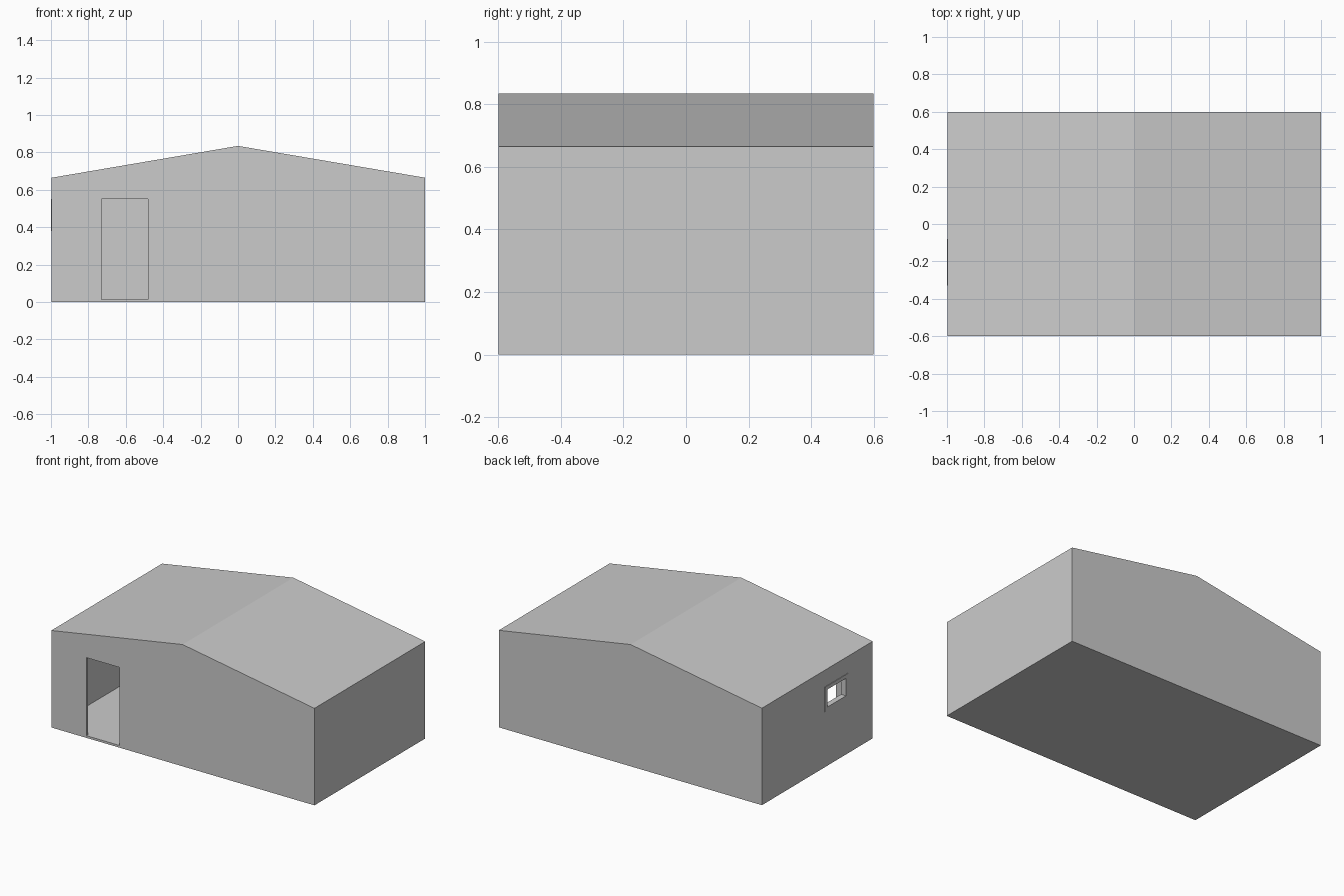
import bpy, bmesh
from mathutils import Vector

if "Cube" in bpy.data.objects:
    bpy.data.objects.remove(bpy.data.objects["Cube"])

WALL, FLOOR = 0.02, 0.015
LEFT, RIGHT = -0.996, 1.0


def mesh_object(name, bm):
    bmesh.ops.recalc_face_normals(bm, faces=bm.faces[:])
    me = bpy.data.meshes.new(name)
    bm.to_mesh(me)
    bm.free()
    ob = bpy.data.objects.new(name, me)
    bpy.context.collection.objects.link(ob)
    return ob


def prism(name, profile, y0, y1):
    """Extrude an (x, z) profile along y."""
    bm = bmesh.new()
    face = bm.faces.new([bm.verts.new((x, y0, z)) for x, z in profile])
    ext = bmesh.ops.extrude_face_region(bm, geom=[face])
    moved = [v for v in ext["geom"] if isinstance(v, bmesh.types.BMVert)]
    bmesh.ops.translate(bm, verts=moved, vec=(0, y1 - y0, 0))
    return mesh_object(name, bm)


def box(name, lo, hi):
    return prism(name, [(lo[0], lo[2]), (hi[0], lo[2]), (hi[0], hi[2]), (lo[0], hi[2])], lo[1], hi[1])


def cut(target, cutter):
    cutter.hide_render = True
    cutter.hide_set(True)
    mod = target.modifiers.new(cutter.name, 'BOOLEAN')
    mod.operation = 'DIFFERENCE'
    mod.solver = 'EXACT'
    mod.object = cutter
    # bake the cut, then discard the helper
    deps = bpy.context.evaluated_depsgraph_get()
    me = bpy.data.meshes.new_from_object(target.evaluated_get(deps))
    target.modifiers.clear()
    target.data = me
    bpy.data.objects.remove(cutter)


# Gabled building shell with floor
shell = prism("building_shell",
              [(LEFT, 0), (RIGHT, 0), (RIGHT, 0.665), (0, 0.835), (LEFT, 0.665)], -0.6, 0.6)
cut(shell, prism("room_cutter",
                 [(LEFT + WALL, FLOOR), (RIGHT - WALL, FLOOR), (RIGHT - WALL, 0.648),
                  (0, 0.815), (LEFT + WALL, 0.648)], -0.6 + WALL, 0.6 - WALL))

# Doorway in the front wall
cut(shell, box("door_cutter", (-0.73, -0.7, FLOOR), (-0.48, -0.55, 0.55)))

# Window opening in the left wall
Y0, Y1, Z0, Z1, BAR = -0.33, -0.08, 0.38, 0.55, 0.025
cut(shell, box("window_cutter", (-1.1, Y0 + 0.01, Z0 + 0.01), (-0.95, Y1 - 0.01, Z1 - 0.01)))

# Window frame, standing slightly proud of the wall
frame = box("window_frame", (-1.0, Y0, Z0), (-0.962, Y1, Z1))
cut(frame, box("frame_cutter", (-1.1, Y0 + BAR, Z0 + BAR), (-0.9, Y1 - BAR, Z1 - BAR)))
